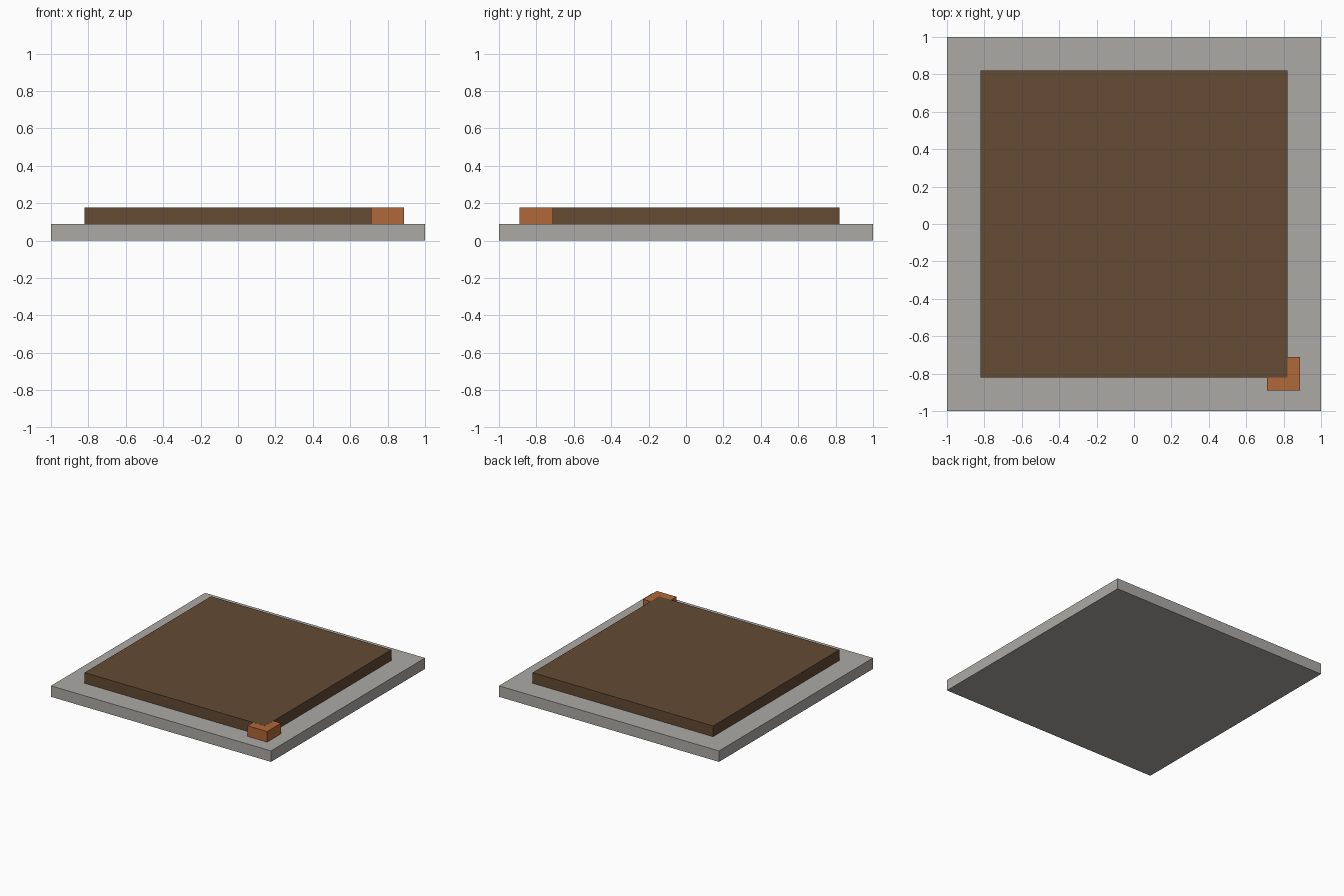
import bpy

if "Cube" in bpy.data.objects:
    bpy.data.objects.remove(bpy.data.objects["Cube"])


def material(name, color):
    mat = bpy.data.materials.new(name)
    mat.diffuse_color = (*color, 1.0)
    mat.use_nodes = True
    mat.node_tree.nodes["Principled BSDF"].inputs["Base Color"].default_value = mat.diffuse_color
    return mat


def box(name, low, high, mat):
    """Axis-aligned box between two opposite corners."""
    center = [(a + b) / 2 for a, b in zip(low, high)]
    bpy.ops.mesh.primitive_cube_add(size=1, location=center)
    obj = bpy.context.object
    obj.name = name
    obj.scale = [b - a for a, b in zip(low, high)]
    bpy.ops.object.transform_apply(location=False, rotation=False, scale=True)
    obj.data.materials.append(mat)
    return obj


stone = material("stone grey", (0.41, 0.40, 0.38))
soil = material("dark brown", (0.127, 0.069, 0.034))
clay = material("clay orange", (0.434, 0.138, 0.040))

BASE_TOP, TOP = 0.09, 0.178

# Square base slab
box("base_slab", (-1, -1, 0), (1, 1, BASE_TOP), stone)

# Raised inner bed
box("raised_bed", (-0.82, -0.82, BASE_TOP), (0.82, 0.82, TOP), soil)

# Small corner block, a hair lower so the bed's top stays visible over it
box("corner_block", (0.71, -0.89, BASE_TOP), (0.888, -0.71, TOP - 0.0005), clay)
